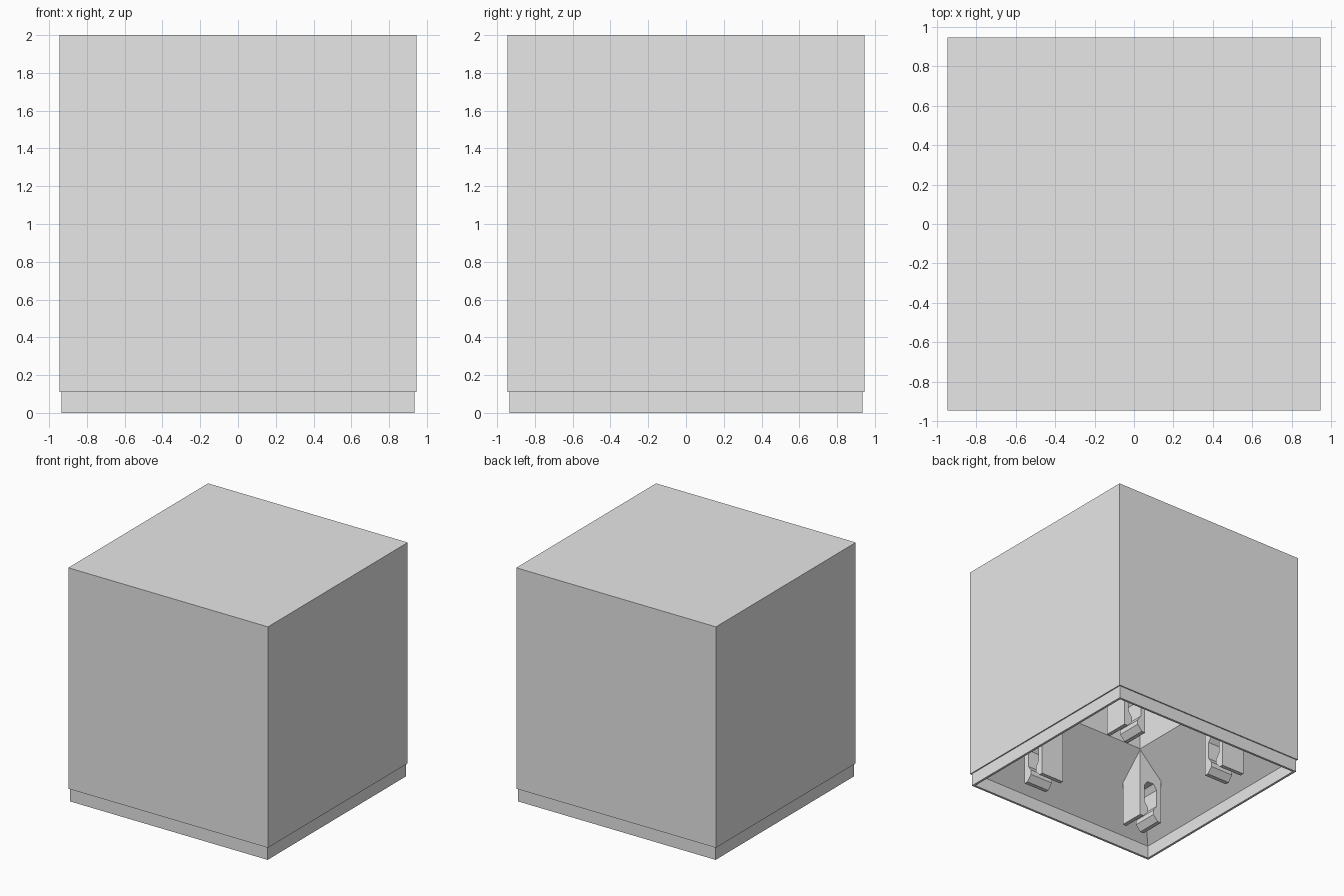
import bpy, bmesh
from math import radians
from mathutils import Matrix, Vector

cube = bpy.data.objects.get("Cube")
if cube:
    bpy.data.objects.remove(cube, do_unlink=True)

grey = bpy.data.materials.new("light_grey")
grey.use_nodes = True
grey.diffuse_color = (0.8, 0.8, 0.8, 1)
grey.node_tree.nodes["Principled BSDF"].inputs["Base Color"].default_value = (0.8, 0.8, 0.8, 1)


def add_part(name, bm):
    bmesh.ops.recalc_face_normals(bm, faces=bm.faces)
    mesh = bpy.data.meshes.new(name)
    bm.to_mesh(mesh)
    bm.free()
    mesh.materials.append(grey)
    obj = bpy.data.objects.new(name, mesh)
    bpy.context.collection.objects.link(obj)
    return obj


def square_loft(name, profile):
    """Closed shell made of square rings, each given as (half width, height)."""
    bm = bmesh.new()
    rings = [[bm.verts.new((sx * r, sy * r, z))
              for sx, sy in ((1, 1), (-1, 1), (-1, -1), (1, -1))] for r, z in profile]
    for low, high in zip(rings, rings[1:]):
        for i in range(4):
            j = (i + 1) % 4
            bm.faces.new((low[i], low[j], high[j], high[i]))
    bm.faces.new(rings[0])
    bm.faces.new(rings[-1])
    return add_part(name, bm)


# Cube body: top, outer wall, stepped lip, sloping hollow and central shaft
square_loft("body", [(0.945, 2), (0.945, 0.11), (0.935, 0.11), (0.935, 0),
                     (0.915, 0), (0.915, 0.11), (0.405, 0.61), (0.405, 1.8)])

# Clip section: a block with a long eight-sided hole and a flared slot below it
CENTRE, HALF, TOP = 0.52, 0.11, 0.61
slot = [(0.075, 0), (0.03, 0.05), (0.03, 0.09), (0.065, 0.14), (0.065, 0.29), (0.03, 0.335)]
right_side = [(HALF, TOP), (HALF, 0)] + slot
section = right_side + [(-u, z) for u, z in reversed(right_side)]


def clip(name, quarter_turns):
    bm = bmesh.new()
    face = bm.faces.new([bm.verts.new((CENTRE - HALF, u - CENTRE, z)) for u, z in section])
    grown = bmesh.ops.extrude_face_region(bm, geom=[face], use_keep_orig=True)
    moved = [v for v in grown["geom"] if isinstance(v, bmesh.types.BMVert)]
    bmesh.ops.translate(bm, verts=moved, vec=Vector((2 * HALF, 0, 0)))
    bmesh.ops.transform(bm, matrix=Matrix.Rotation(radians(90 * quarter_turns), 4, "Z"),
                        verts=bm.verts)
    add_part(name, bm)


# One clip in each corner, turned about the middle
for turn, corner in enumerate(("front_left", "back_left", "back_right", "front_right")):
    clip(corner + "_clip", turn)
